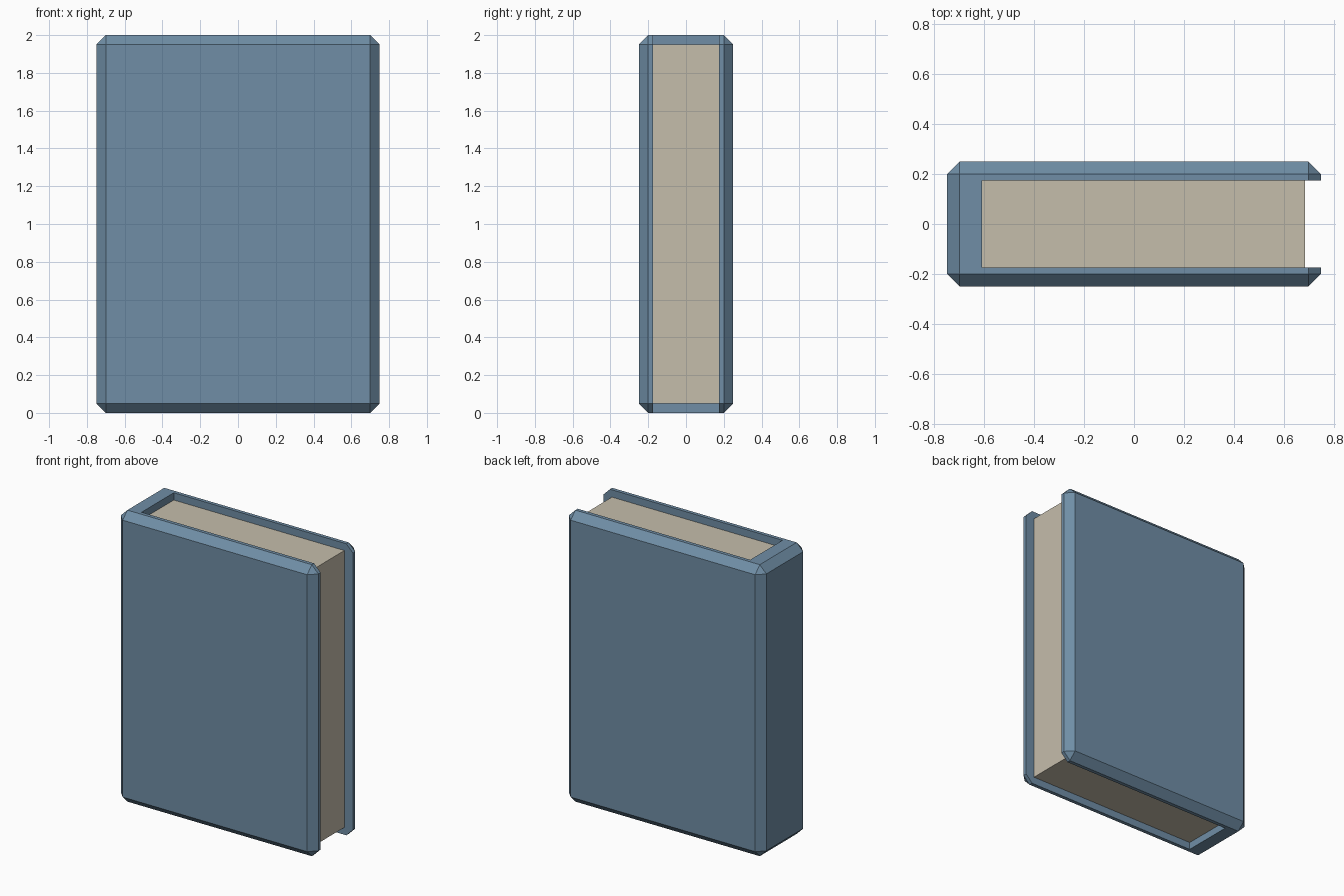
import bpy, bmesh
from mathutils import Matrix

if "Cube" in bpy.data.objects:
    bpy.data.objects.remove(bpy.data.objects["Cube"])


def box(name, lo, hi, colour=None, bevel=0):
    """Axis-aligned box between two corners, optionally with chamfered edges."""
    size = [b - a for a, b in zip(lo, hi)]
    mid = [(a + b) / 2 for a, b in zip(lo, hi)]
    bm = bmesh.new()
    bmesh.ops.create_cube(bm, size=1, matrix=Matrix.Translation(mid) @ Matrix.Diagonal((*size, 1)))
    if bevel:
        bmesh.ops.bevel(bm, geom=bm.edges[:], offset=bevel, segments=1,
                        affect='EDGES', offset_type='OFFSET')
    mesh = bpy.data.meshes.new(name)
    bm.to_mesh(mesh)
    bm.free()
    ob = bpy.data.objects.new(name, mesh)
    bpy.context.collection.objects.link(ob)
    if colour:
        mat = bpy.data.materials.new(name + "_material")
        mat.diffuse_color = (*colour, 1)
        mat.use_nodes = True
        mat.node_tree.nodes["Principled BSDF"].inputs["Base Color"].default_value = mat.diffuse_color
        mesh.materials.append(mat)
    return ob


# cover: chamfered block, hollowed so front board, spine and back board remain
chamfer = 0.05
cover = box("cover", (-0.75, -0.25, 0), (0.75, 0.25, 2), (0.16, 0.27, 0.38), chamfer)
cutter = box("page_slot_cutter", (-0.61, -0.175, -0.5), (1.2, 0.175, 2.5))
cutter.hide_render = True

slot = cover.modifiers.new("page_slot", 'BOOLEAN')
slot.operation = 'DIFFERENCE'
slot.solver = 'EXACT'
slot.object = cutter
bpy.context.view_layer.objects.active = cover
bpy.ops.object.modifier_apply(modifier=slot.name)
bpy.data.objects.remove(cutter)

# page block, set back from the cover edges
pages = box("pages", (-0.61, -0.175, 0.05), (0.685, 0.175, 1.95), (0.56, 0.51, 0.41))
